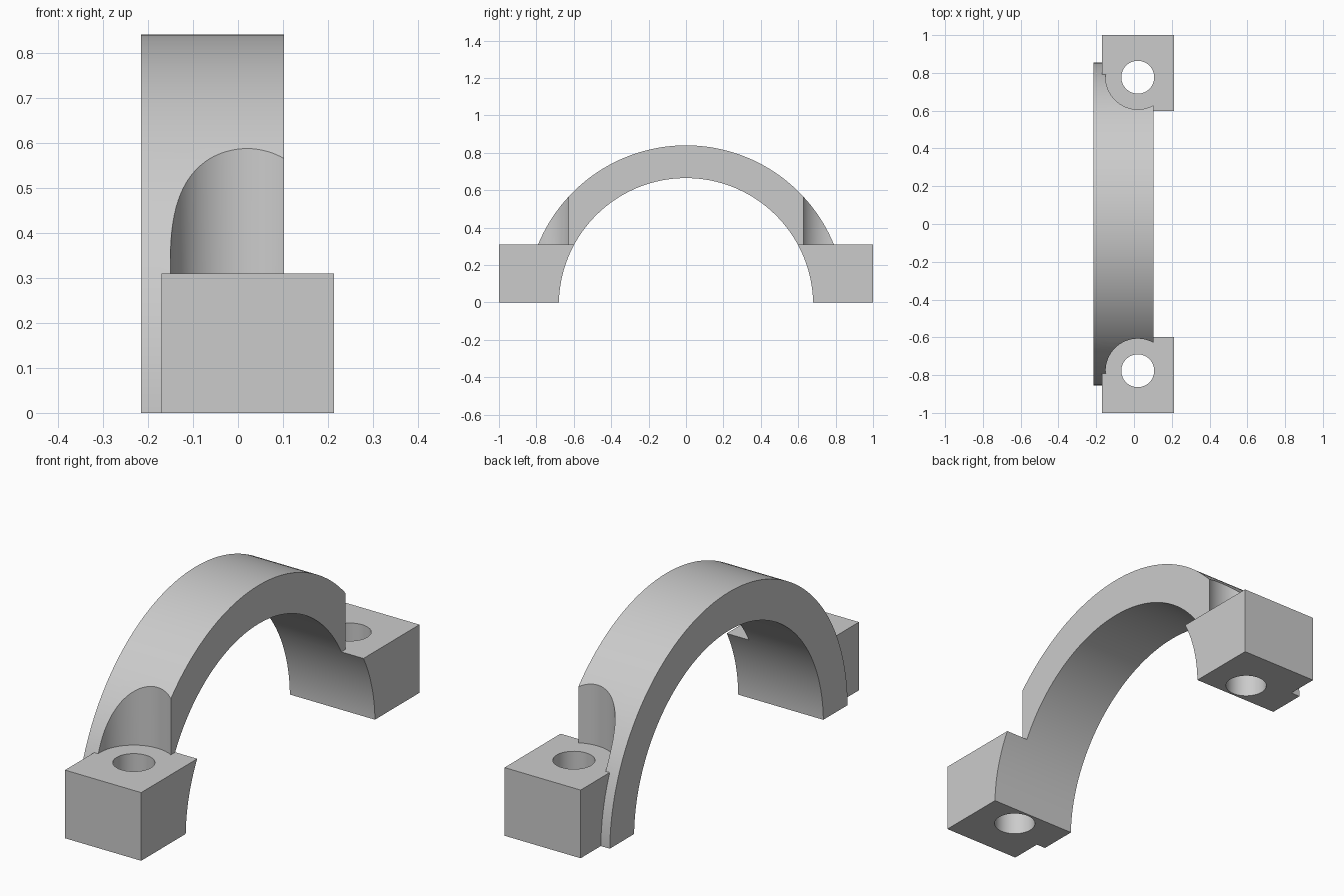
import bpy
import bmesh
from mathutils import Matrix, Vector

if "Cube" in bpy.data.objects:
    bpy.data.objects.remove(bpy.data.objects["Cube"], do_unlink=True)

AXIS_Z = -0.015              # height of the arch centre
OUTER_R, INNER_R = 0.855, 0.68
ARCH_X = (-0.215, 0.102)
BLOCK_X = (-0.17, 0.213)
BLOCK_TOP = 0.31
BOLT_X, BOLT_Y = 0.02, 0.777

grey = bpy.data.materials.new("plain grey")
grey.use_nodes = True
colour = (0.6, 0.6, 0.6, 1)
grey.diffuse_color = colour
grey.node_tree.nodes["Principled BSDF"].inputs["Base Color"].default_value = colour


def make_object(name, bm):
    mesh = bpy.data.meshes.new(name)
    bmesh.ops.recalc_face_normals(bm, faces=bm.faces)
    bm.to_mesh(mesh)
    bm.free()
    mesh.materials.append(grey)
    obj = bpy.data.objects.new(name, mesh)
    bpy.context.collection.objects.link(obj)
    return obj


def box(name, low, high):
    low, high = Vector(low), Vector(high)
    bm = bmesh.new()
    bmesh.ops.create_cube(bm, size=1)
    bmesh.ops.scale(bm, vec=high - low, verts=bm.verts)
    bmesh.ops.translate(bm, vec=(low + high) / 2, verts=bm.verts)
    return make_object(name, bm)


def cylinder(name, radius, start, end, segments):
    start, end = Vector(start), Vector(end)
    axis = end - start
    turn = axis.to_track_quat("Z", "Y").to_matrix().to_4x4()
    bm = bmesh.new()
    bmesh.ops.create_cone(bm, cap_ends=True, segments=segments, radius1=radius,
                          radius2=radius, depth=axis.length,
                          matrix=Matrix.Translation((start + end) / 2) @ turn)
    return make_object(name, bm)


def combine(target, tool, operation):
    tool.hide_render = True
    mod = target.modifiers.new(operation, "BOOLEAN")
    mod.operation, mod.solver, mod.object = operation, "EXACT", tool
    bpy.context.view_layer.objects.active = target
    bpy.ops.object.modifier_apply(modifier=mod.name)
    bpy.data.objects.remove(tool, do_unlink=True)


# Arch body
clamp = cylinder("clamp_half", OUTER_R, (ARCH_X[0], 0, AXIS_Z),
                 (ARCH_X[1], 0, AXIS_Z), 160)

# Clamping blocks at both feet
for side in (-1, 1):
    ys = sorted((side * 0.5, side))
    block = box("foot_block", (BLOCK_X[0], ys[0], -0.1),
                (BLOCK_X[1], ys[1], BLOCK_TOP))
    combine(clamp, block, "UNION")

# Round opening and flat base
combine(clamp, cylinder("bore_cutter", INNER_R, (-0.5, 0, AXIS_Z),
                        (0.5, 0, AXIS_Z), 160), "DIFFERENCE")
combine(clamp, box("base_cutter", (-1, -2, -2), (1, 2, 0)), "DIFFERENCE")

# Bolt head recesses and bolt holes
for side in (-1, 1):
    y = side * BOLT_Y
    combine(clamp, cylinder("recess_cutter", 0.17, (BOLT_X, y, BLOCK_TOP),
                            (BOLT_X, y, 1.2), 96), "DIFFERENCE")
    combine(clamp, cylinder("hole_cutter", 0.087, (BOLT_X, y, -0.3),
                            (BOLT_X, y, 1.2), 64), "DIFFERENCE")

bpy.ops.object.select_all(action="DESELECT")
clamp.select_set(True)
bpy.context.view_layer.objects.active = clamp
bpy.ops.object.shade_smooth_by_angle()
